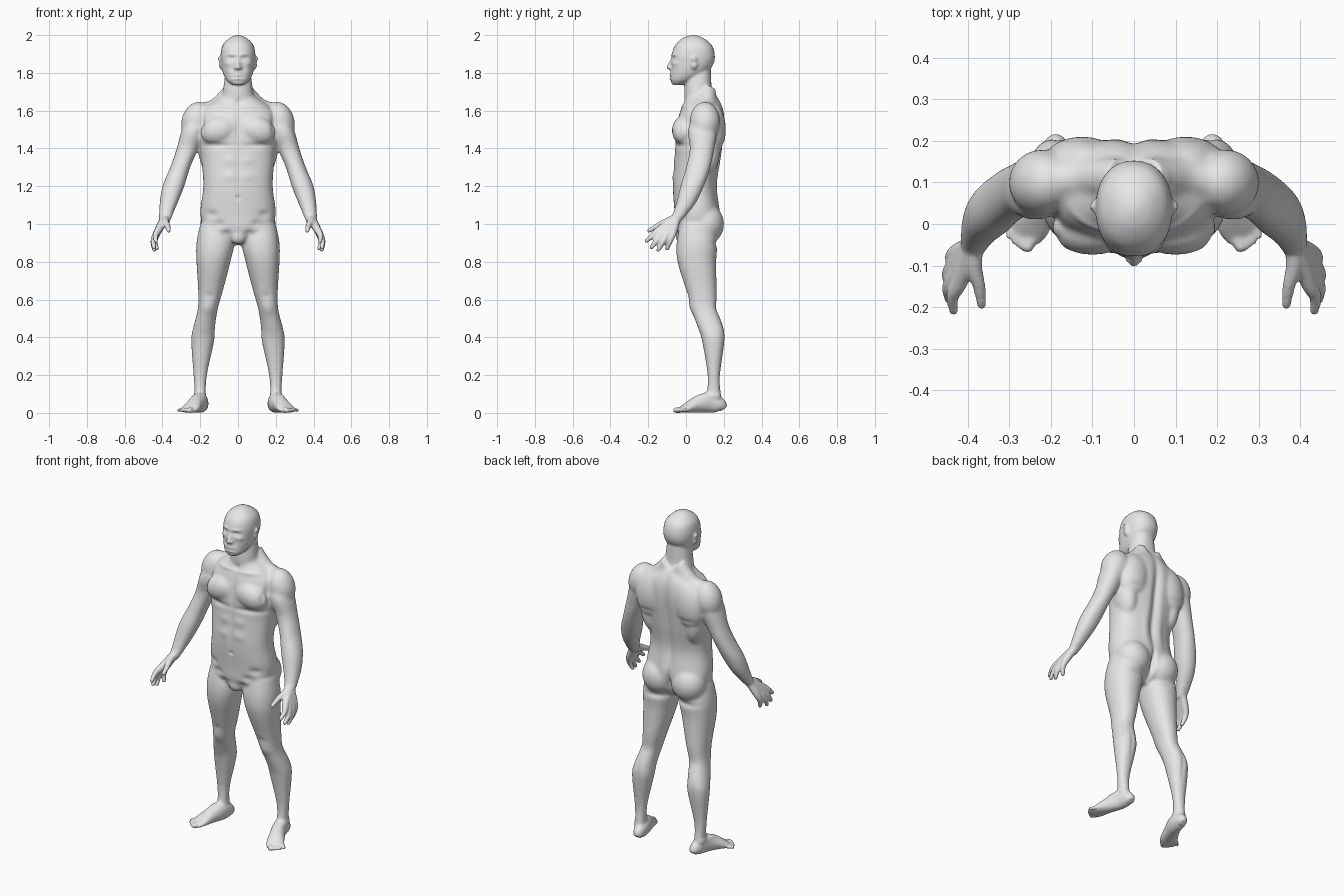
import bpy, bmesh, math
from mathutils import Vector, Matrix

if "Cube" in bpy.data.objects:
    bpy.data.objects.remove(bpy.data.objects["Cube"])

bm = bmesh.new()


def spline(rows, steps=4):
    """Fill in smooth rows between the given ones."""
    smooth = []
    for i in range(len(rows) - 1):
        before, start = rows[max(i - 1, 0)], rows[i]
        end, after = rows[i + 1], rows[min(i + 2, len(rows) - 1)]
        for k in range(steps):
            t = k / steps
            smooth.append([q + t / 2 * (r - p + t * (2 * p - 5 * q + 4 * r - s
                           + t * (3 * (q - r) + s - p)))
                           for p, q, r, s in zip(before, start, end, after)])
    return smooth + [list(rows[-1])]


def oval(power=2, count=32):
    """Unit outline, squarer with a higher power."""
    outline = []
    for i in range(count):
        angle = math.tau * i / count
        c, s = math.cos(angle), math.sin(angle)
        outline.append((math.copysign(abs(c) ** (2 / power), c),
                        math.copysign(abs(s) ** (2 / power), s)))
    return outline


def skin(rings):
    """Bridge rings of points into a closed surface."""
    loops = [[bm.verts.new(point) for point in ring] for ring in rings]
    count = len(loops[0])
    for lower, upper in zip(loops, loops[1:]):
        for i in range(count):
            j = (i + 1) % count
            bm.faces.new((lower[i], lower[j], upper[j], upper[i]))
    bm.faces.new(list(reversed(loops[0])))
    bm.faces.new(loops[-1])


def stack(rows, power=2.2):
    """Level slices: height, half width, front, back and an optional centre."""
    rows = [(*row, 0)[:5] for row in rows]
    skin([[(middle + half * c, (front + back + (back - front) * s) / 2, height)
           for c, s in oval(power)]
          for height, half, front, back, middle in spline(rows)])


def sweep(rows):
    """Slices across a path: position, half width, half height."""
    rows = spline(rows)
    last = len(rows) - 1
    rings = []
    for i, (x, y, z, wide, tall) in enumerate(rows):
        along = Vector(rows[min(i + 1, last)][:3]) - Vector(rows[max(i - 1, 0)][:3])
        turn = along.to_track_quat('Z', 'Y')
        rings.append([Vector((x, y, z)) + turn @ Vector((wide * c, tall * s, 0))
                      for c, s in oval()])
    skin(rings)


def blob(centre, size, tilt=0):
    """Ellipsoid mass, tilted in the front plane."""
    place = (Matrix.Translation(centre) @ Matrix.Rotation(math.radians(tilt), 4, 'Y')
             @ Matrix.Diagonal((*size, 1)))
    bmesh.ops.create_uvsphere(bm, u_segments=24, v_segments=16, radius=1, matrix=place)


def taper(points, thick, thin):
    """Round limb that thins evenly and ends in a ball."""
    last = len(points) - 1
    radii = [thick + (thin - thick) * i / last for i in range(last + 1)]
    sweep([(*point, radius, radius) for point, radius in zip(points, radii)])
    blob(points[-1], (thin, thin, thin))


# Trunk and neck
stack([(.89, .05, .02, .1), (.95, .16, -.05, .16), (1.05, .2, -.06, .18),
       (1.2, .184, -.07, .16), (1.35, .195, -.06, .185), (1.5, .21, -.055, .205),
       (1.6, .19, -.03, .2), (1.67, .1, 0, .17), (1.7, .07, .01, .14)], power=2.4)
stack([(1.6, .09, 0, .17), (1.7, .08, -.01, .14), (1.85, .06, .01, .13)])

# Skull and jaw
stack([(1.735, .03, -.07, -.02), (1.76, .06, -.083, .04), (1.8, .08, -.083, .11),
       (1.85, .09, -.08, .147), (1.9, .092, -.075, .152), (1.95, .08, -.055, .135),
       (1.985, .045, -.015, .09), (2, .01, .025, .05)])

# Nose and ear
taper([(0, -.068, 1.885), (0, -.08, 1.855), (0, -.092, 1.83)], thick=.008, thin=.012)
blob((.013, -.084, 1.827), (.009, .012, .008))
blob((.094, .042, 1.853), (.013, .02, .035), tilt=12)

# Chest, shoulder blade, flank, shoulder, buttock and groin masses
blob((.1, -.015, 1.495), (.1, .06, .075), tilt=15)
blob((.125, .145, 1.5), (.095, .066, .14), tilt=-10)
blob((.15, .1, 1.38), (.06, .08, .13), tilt=8)
blob((.222, .1, 1.545), (.077, .08, .105), tilt=-18)
taper([(.03, .11, 1.7), (.12, .11, 1.615), (.23, .1, 1.59)], thick=.05, thin=.045)
blob((.1, .11, 1), (.1, .092, .105), tilt=10)
blob((0, -.02, .935), (.045, .035, .045))

# Leg
stack([(1, .08, -.03, .14, .12), (.9, .1, -.05, .165, .12), (.8, .09, -.045, .16, .13),
       (.65, .066, 0, .163, .145), (.55, .053, .026, .165, .16), (.45, .058, .063, .2, .18),
       (.38, .061, .085, .205, .187), (.2, .036, .114, .18, .2),
       (.1, .03, .108, .185, .2), (.05, .03, .1, .19, .2)])

# Foot: the sole rests on the ground, so half the height is the centre height
foot = [(.188, .2, .02, .02), (.19, .18, .033, .04), (.2, .12, .04, .055),
        (.225, .055, .043, .043), (.25, 0, .05, .024), (.265, -.035, .04, .01)]
sweep([(x, y, tall, wide, tall) for x, y, wide, tall in foot])

# Toes, in an arc from the big one outward
for i in range(5):
    t = i / 4
    root = Vector((.23 + .06 * t, .02 * t, .018))
    tip = Vector((.256 + .06 * t, -.055 + .05 * t * t, .014))
    radius = .017 if i == 0 else .013 - .003 * t
    taper([root, root.lerp(tip, .6), tip], thick=radius, thin=radius * .85)

# Arm
stack([(1.6, .05, .05, .15, .2), (1.5, .064, .01, .165, .233), (1.4, .058, .02, .15, .267),
       (1.3, .053, 0, .13, .306), (1.2, .058, -.03, .095, .342),
       (1.1, .046, -.055, .045, .37), (1, .025, -.09, -.04, .392)])

# Hand: every finger runs from the wrist, so the roots form the palm
wrist = Vector((.387, -.05, 1.03))
first_knuckle, last_knuckle = Vector((.42, -.14, .97)), Vector((.43, -.07, .95))
first_tip, last_tip = Vector((.434, -.21, .91)), Vector((.43, -.1, .87))
arch = Vector((.014, -.012, -.024))
for i in range(4):
    t = i / 3
    rise = arch * math.sin(math.pi * t)
    knuckle = first_knuckle.lerp(last_knuckle, t) + rise / 2
    tip = first_tip.lerp(last_tip, t) + rise
    bend = knuckle.lerp(tip, .5) + Vector((.01, 0, 0))
    taper([wrist, knuckle, bend, tip], thick=.024, thin=.011)
taper([wrist, (.385, -.105, 1.01), (.373, -.15, .99), (.367, -.195, .965)],
      thick=.024, thin=.011)
blob((.412, -.095, .985), (.02, .038, .04), tilt=-25)

bmesh.ops.recalc_face_normals(bm, faces=bm.faces)
mesh = bpy.data.meshes.new("body")
bm.to_mesh(mesh)
bm.free()
body = bpy.data.objects.new("body", mesh)
bpy.context.collection.objects.link(body)


def bake():
    """Apply all modifiers."""
    graph = bpy.context.evaluated_depsgraph_get()
    finished = bpy.data.meshes.new_from_object(body.evaluated_get(graph))
    body.modifiers.clear()
    body.data = finished


def soften(times, group=""):
    modifier = body.modifiers.new("soften", 'SMOOTH')
    modifier.factor, modifier.iterations, modifier.vertex_group = .5, times, group


# Mirror and fuse the parts into one skin
mirror = body.modifiers.new("mirror", 'MIRROR')
mirror.use_mirror_merge = False
fuse = body.modifiers.new("fuse", 'REMESH')
fuse.mode, fuse.voxel_size = 'VOXEL', .0065
bake()

# Blend the large masses, keep face, hands and feet crisp
large = body.vertex_groups.new(name="large_masses")
large.add([v.index for v in body.data.vertices if .09 < v.co.z < 1.71
           and not (abs(v.co.x) > .34 and v.co.z < 1.05)], 1, 'REPLACE')
soften(25, "large_masses")
soften(2)
bake()

# Sculpting strokes: facing, push, then centre x, height, reach sideways and up
front, rear, side = Vector((0, -1, 0)), Vector((0, 1, 0)), Vector((1, 0, 0))
slight, firm, deep, raised = -.004, -.008, -.018, .005
strokes = [
    # Eye sockets, eyelids, brows, cheeks, lips, mouth line and ear hollow
    (front, -.012, .034, 1.878, .019, .011), (front, raised, .034, 1.877, .012, .007),
    (front, raised, .033, 1.897, .024, .007), (front, slight, .03, 1.82, .012, .02),
    (front, raised, .055, 1.85, .016, .012), (front, raised, 0, 1.786, .02, .006),
    (front, raised, 0, 1.77, .018, .006), (front, firm, 0, 1.778, .027, .004),
    (front, slight, 0, 1.757, .02, .005), (side, firm, .108, 1.855, .015, .017),
    # Breastbone, chest crease, belly line, navel, belly muscles
    (front, firm, 0, 1.5, .014, .08), (front, firm, .1, 1.415, .08, .014),
    (front, slight, 0, 1.25, .012, .16), (front, firm, 0, 1.14, .01, .01),
    (front, raised, .05, 1.335, .035, .025), (front, raised, .05, 1.25, .035, .025),
    # Groin creases, collarbone, throat pit, armpit fold
    (front, firm, .14, 1.05, .03, .02), (front, firm, .1, 1, .03, .02),
    (front, firm, .06, .95, .025, .02), (front, raised, .09, 1.625, .07, .01),
    (front, firm, 0, 1.645, .016, .016), (front, firm, .19, 1.52, .015, .06),
    # Spine, buttock cleft and folds, lower back, shoulder blades
    (rear, deep, 0, 1.42, .024, .2), (rear, firm, 0, 1.18, .018, .1),
    (rear, -.03, 0, .98, .014, .07), (rear, firm, .1, .895, .07, .016),
    (rear, raised, .05, 1.2, .022, .12), (rear, slight, .14, 1.42, .05, .014),
    # Kneecap, hollow of the knee, calf split, ankle bone
    (front, raised, .16, .555, .03, .03), (front, slight, .15, .62, .025, .02),
    (rear, slight, .16, .55, .03, .03), (rear, slight, .184, .4, .01, .08),
    (side, raised, .23, .09, .015, .015)]
points = [v.co.copy() for v in body.data.vertices]
normals = [v.normal.copy() for v in body.data.vertices]
sculpted = []
for point, normal in zip(points, normals):
    x, z = abs(point.x), point.z
    outward = Vector((math.copysign(1, point.x) * normal.x, normal.y, normal.z))
    push = 0
    for facing, amount, middle, height, wide, tall in strokes:
        up = (z - height) / tall
        if abs(up) < 2.5:
            across = (x - middle) / wide
            strength = min(1, max(0, 2 * outward.dot(facing)))
            push += strength * amount * math.exp(-across ** 2 - up ** 2)
    sculpted.extend(point + normal * push)
body.data.vertices.foreach_set("co", sculpted)
body.data.update()
soften(1)
bake()

# Flatten the soles
soles = []
for v in body.data.vertices:
    soles.extend((v.co.x, v.co.y, max(v.co.z, 0)))
body.data.vertices.foreach_set("co", soles)

# Plain grey clay
clay = bpy.data.materials.new("light grey clay")
clay.use_nodes = True
grey = (.8, .8, .8, 1)
clay.diffuse_color = grey
clay.node_tree.nodes["Principled BSDF"].inputs["Base Color"].default_value = grey
body.data.materials.clear()
body.data.materials.append(clay)
body.data.polygons.foreach_set("use_smooth", [True] * len(body.data.polygons))
body.data.update()
